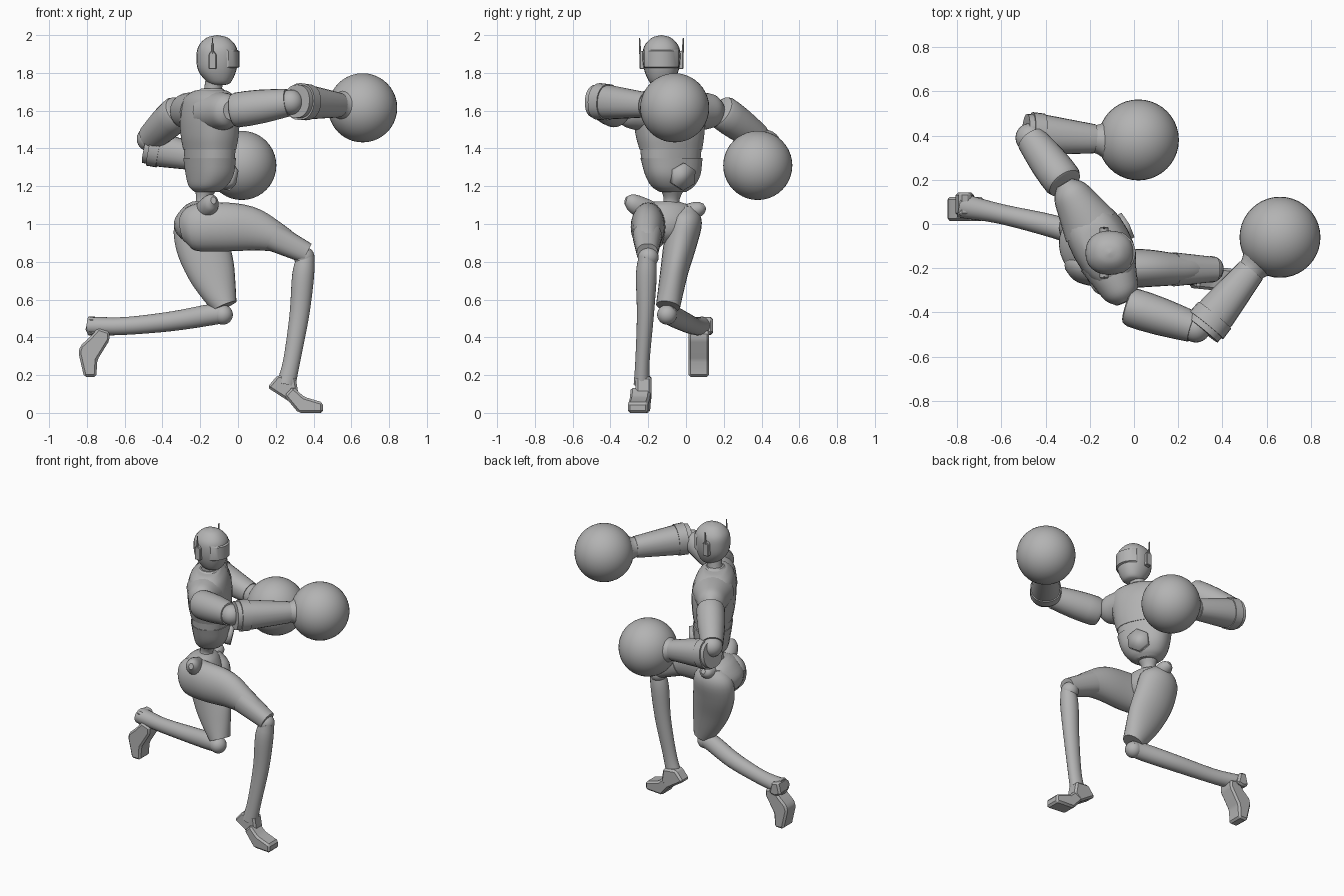
import bpy, bmesh, math
from mathutils import Vector

if "Cube" in bpy.data.objects:
    bpy.data.objects.remove(bpy.data.objects["Cube"])

GREY = (0.45, 0.45, 0.45, 1)
mat = bpy.data.materials.new("plain_grey")
mat.use_nodes = True
mat.diffuse_color = GREY
mat.node_tree.nodes["Principled BSDF"].inputs["Base Color"].default_value = GREY

UP = Vector((0, 0, 1))
CHEST = Vector((0.88, 0.47, 0))    # way the chest faces
HIPS = Vector((0.96, 0.28, 0))     # way the pelvis faces
FACE = Vector((1, 0, 0))


def finish(name, bm, angle=35):
    bmesh.ops.recalc_face_normals(bm, faces=bm.faces)
    mesh = bpy.data.meshes.new(name)
    bm.to_mesh(mesh)
    bm.free()
    mesh.materials.append(mat)
    obj = bpy.data.objects.new(name, mesh)
    bpy.context.collection.objects.link(obj)
    bpy.ops.object.select_all(action="DESELECT")
    obj.select_set(True)
    bpy.context.view_layer.objects.active = obj
    bpy.ops.object.shade_smooth_by_angle(angle=math.radians(angle))
    return obj


def spline(rows, steps):
    """Smooth the stations with a Catmull-Rom curve."""
    rows = [Vector(r) for r in rows]
    if steps == 1:
        return rows
    ext = [rows[0] * 2 - rows[1]] + rows + [rows[-1] * 2 - rows[-2]]
    out = []
    for p, a, b, q in zip(ext, ext[1:], ext[2:], ext[3:]):
        for s in range(steps):
            t = s / steps
            out.append((a * 2 + (b - p) * t + (p * 2 - a * 5 + b * 4 - q) * t ** 2
                        + (a * 3 - p - b * 3 + q) * t ** 3) / 2)
    return out + [rows[-1]]


def loft(name, rows, hint=UP, steps=4, sides=24, power=1.0, flat=False):
    """Skin rings; each row is x, y, z, radius across, radius along the hint."""
    rows = spline(rows, steps)
    pts = [Vector(r[:3]) for r in rows]
    bm = bmesh.new()
    rings = []
    for i, row in enumerate(rows):
        way = UP if flat else (pts[min(i + 1, len(pts) - 1)] - pts[max(i - 1, 0)]).normalized()
        side = way.cross(hint).normalized()
        top = side.cross(way)
        ring = []
        for k in range(sides):
            a = math.tau * k / sides
            c, s = (math.copysign(abs(v) ** power, v) for v in (math.cos(a), math.sin(a)))
            ring.append(bm.verts.new(pts[i] + side * c * max(row[3], .002) + top * s * max(row[4], .002)))
        rings.append(ring)
    for a, b in zip(rings, rings[1:]):
        for k in range(sides):
            n = (k + 1) % sides
            bm.faces.new((a[k], a[n], b[n], b[k]))
    bm.faces.new(rings[0])
    bm.faces.new(rings[-1])
    return finish(name, bm)


def tube(name, a, b, ra, rb, **kw):
    return loft(name, [(*a, ra, ra), (*b, rb, rb)], steps=1, **kw)


def ball(name, centre, r, segments=24):
    bm = bmesh.new()
    bmesh.ops.create_uvsphere(bm, u_segments=segments, v_segments=segments // 2, radius=r)
    bmesh.ops.translate(bm, verts=bm.verts, vec=centre)
    return finish(name, bm)


def prism(name, outline, y, half, skew=0.0, bevel=0.012):
    """Extrude an x-z outline across y, shearing y along x."""
    bm = bmesh.new()
    face = bm.faces.new([bm.verts.new((x, y - half + skew * (x - outline[0][0]), z)) for x, z in outline])
    new = bmesh.ops.extrude_face_region(bm, geom=[face])["geom"]
    bmesh.ops.translate(bm, verts=[v for v in new if isinstance(v, bmesh.types.BMVert)], vec=(0, 2 * half, 0))
    bmesh.ops.bevel(bm, geom=bm.edges[:], offset=bevel, segments=1, affect="EDGES")
    return finish(name, bm, 25)


# head, visor and ear pods
HX, HY = -.11, -.13
loft("head", [(-.1, HY, 1.735, .03, .03), (-.1, HY, 1.75, .062, .062), (HX, HY, 1.81, .09, .1),
              (HX, HY, 1.88, .1, .11), (HX, HY, 1.94, .092, .1), (HX, HY, 1.985, .052, .058),
              (HX, HY, 2.0, .003, .003)], hint=FACE, flat=True, power=.9)
bm = bmesh.new()
cols = [[bm.verts.new((HX + r * math.cos(a), HY + .105 * math.sin(a), z))
         for r, z in ((.102, 1.825), (.117, 1.83), (.117, 1.915), (.1, 1.925))]
        for a in (math.radians(12 * k) for k in range(-5, 6))]
for a, b in zip(cols, cols[1:]):
    for k in range(4):
        bm.faces.new((a[k], a[k - 1], b[k - 1], b[k]))
bm.faces.new(cols[0])
bm.faces.new(cols[-1])
finish("visor", bm, 30)
for label, s in (("left", 1), ("right", -1)):
    pod = [(-.155, 1.82), (-.115, 1.82), (-.115, 1.9), (-.128, 1.915), (-.145, 1.915), (-.155, 1.9)]
    prism(label + "_ear_pod", pod, HY + s * .1, .016, bevel=.004)
    tube(label + "_antenna", (-.135, HY + s * .112, 1.9), (-.135, HY + s * .116, 1.985), .006, .003,
         hint=FACE, sides=8)
loft("neck", [(-.14, -.12, 1.65, .075, .065), (-.135, -.12, 1.7, .05, .048), (-.12, -.125, 1.78, .048, .05)],
     hint=FACE, flat=True)

# torso
loft("chest", [(-.15, -.08, 1.395, .172, .122), (-.15, -.085, 1.47, .188, .133),
               (-.15, -.09, 1.58, .2, .135), (-.15, -.1, 1.66, .19, .115),
               (-.145, -.11, 1.7, .13, .08), (-.14, -.115, 1.71, .07, .06)], hint=CHEST, flat=True, power=.85)
loft("rib_band", [(-.15, -.08, 1.345, .163, .116), (-.15, -.08, 1.4, .168, .119)],
     hint=CHEST, flat=True, power=.85, steps=1)
loft("abdomen", [(-.165, -.07, 1.17, .07, .06), (-.16, -.07, 1.2, .115, .09), (-.15, -.07, 1.26, .15, .112),
                 (-.15, -.077, 1.35, .17, .122)], hint=CHEST, flat=True, power=.85)
loft("collar", [(-.14, -.117, 1.7, .085, .072), (-.138, -.118, 1.718, .06, .055)], hint=CHEST, flat=True, steps=1)
bm = bmesh.new()
bmesh.ops.create_circle(bm, cap_ends=True, segments=6, radius=.072)
bmesh.ops.inset_region(bm, faces=bm.faces[:], thickness=.012)
inner = max(bm.faces, key=lambda f: f.calc_area())
bmesh.ops.translate(bm, verts=inner.verts[:], vec=(0, 0, -.006))
buckle = finish("belly_hexagon", bm, 20)
buckle.location = Vector((-.15, -.07, 1.25)) + CHEST * .119
buckle.rotation_euler = (CHEST - UP * .2).to_track_quat("Z", "Y").to_euler()
solid = buckle.modifiers.new("thickness", "SOLIDIFY")
solid.thickness = .04
solid.offset = 0
loft("waist", [(-.19, -.09, 1.03, .1, .08), (-.185, -.08, 1.1, .05, .045), (-.18, -.075, 1.14, .045, .042),
               (-.165, -.07, 1.2, .075, .06)], hint=CHEST, flat=True)

# pelvis with flared hip wings
loft("pelvis", [(-.2, -.1, .9, .06, .07), (-.205, -.1, .95, .13, .12), (-.205, -.1, 1.02, .155, .13),
                (-.195, -.1, 1.09, .135, .09), (-.19, -.1, 1.12, .06, .05)], hint=HIPS, flat=True)
loft("right_hip_wing", [(-.19, -.16, 1.06, .05, .05), (-.16, -.24, 1.09, .05, .055),
                        (-.14, -.29, 1.115, .04, .045), (-.13, -.32, 1.125, .015, .02)])
loft("left_hip_wing", [(-.2, -.03, 1.05, .05, .04), (-.2, .04, 1.07, .05, .045),
                       (-.2, .08, 1.085, .04, .035), (-.2, .1, 1.095, .015, .015)])

# right leg, stepping forward
loft("right_thigh", [(-.3, -.17, .97, .04, .06), (-.24, -.18, .98, .085, .12), (-.1, -.2, .985, .092, .13),
                     (.06, -.2, .975, .085, .118), (.2, -.205, .93, .07, .08), (.3, -.2, .88, .055, .055)])
tube("right_knee_cuff", (.18, -.205, .935), (.365, -.205, .845), .077, .056, power=.85)
ball("right_knee", (.35, -.2, .825), .055)
loft("right_shin", [(.36, -.205, .83, .045, .045), (.345, -.21, .73, .055, .058), (.325, -.215, .52, .045, .052),
                    (.285, -.23, .28, .038, .045), (.255, -.235, .15, .042, .05)], hint=FACE)
prism("right_heel", [(.155, .135), (.21, .2), (.305, .19), (.32, .1), (.27, .06), (.24, .08)], -.225, .042)
prism("right_foot", [(.245, .09), (.29, .14), (.35, .085), (.45, .055), (.45, 0), (.32, 0)], -.235, .053, skew=-.1)

# left leg, trailing behind
loft("left_thigh", [(-.21, .0, 1.09, .05, .06), (-.205, -.005, 1.02, .09, .13), (-.19, -.03, .9, .088, .142),
                    (-.145, -.06, .76, .075, .128), (-.105, -.08, .65, .068, .098), (-.07, -.095, .565, .064, .067)],
     hint=FACE)
ball("left_knee", (-.08, -.1, .52), .053)
loft("left_shin", [(-.06, -.1, .525, .045, .045), (-.14, -.085, .52, .052, .056), (-.35, -.015, .485, .052, .052),
                   (-.6, .045, .46, .045, .047), (-.79, .085, .46, .056, .05)])
prism("left_heel", [(-.72, .42), (-.74, .5), (-.79, .51), (-.81, .43), (-.77, .41)], .09, .052)
prism("left_foot", [(-.68, .43), (-.68, .385), (-.745, .28), (-.75, .19), (-.815, .19), (-.845, .32),
                    (-.835, .355), (-.785, .4), (-.74, .45)], .068, .055)


def arm(label, shoulder, upper, elbow, fore, wrist, glove):
    """Tapered shoulder, sleeve, elbow ball, forearm cuff, flared wrist and round glove."""
    shoulder, upper, elbow, fore, wrist, glove = map(Vector, (shoulder, upper, elbow, fore, wrist, glove))
    root = Vector((-.15, -.09, 1.59))
    loft(label + "_shoulder", [(*root.lerp(shoulder, t), w, h) for t, w, h in
                               ((.3, .13, .11), (.7, .1, .1), (.95, .078, .085), (1.1, .04, .05))])
    loft(label + "_upper_arm", [(*upper.lerp(elbow, t), r, r * 1.05) for t, r in
                                ((0, .07), (.08, .088), (.5, .085), (.95, .07))], steps=2)
    ball(label + "_elbow", elbow, .066)
    way = (wrist - fore).normalized()
    loft(label + "_forearm", [(*fore.lerp(wrist, t), r, r) for t, r in
                              ((0, .088), (.3, .09), (1, .066))], steps=1, power=.9)
    tube(label + "_forearm_band", fore.lerp(wrist, .08), fore.lerp(wrist, .25), .098, .096, power=.9)
    loft(label + "_glove_cuff", [(*(wrist + way * d), r, r) for d, r in
                                 ((-.01, .06), (.02, .068), (.06, .09), (.1, .115))])
    ball(label + "_glove", glove, .183, 40)


arm("right", (-.05, -.33, 1.6), (-.03, -.37, 1.6), (.28, -.47, 1.645),
    (.31, -.48, 1.65), (.53, -.21, 1.63), (.66, -.06, 1.615))
arm("left", (-.3, .16, 1.6), (-.31, .18, 1.6), (-.47, .39, 1.45),
    (-.49, .41, 1.41), (-.18, .385, 1.345), (.02, .38, 1.31))
